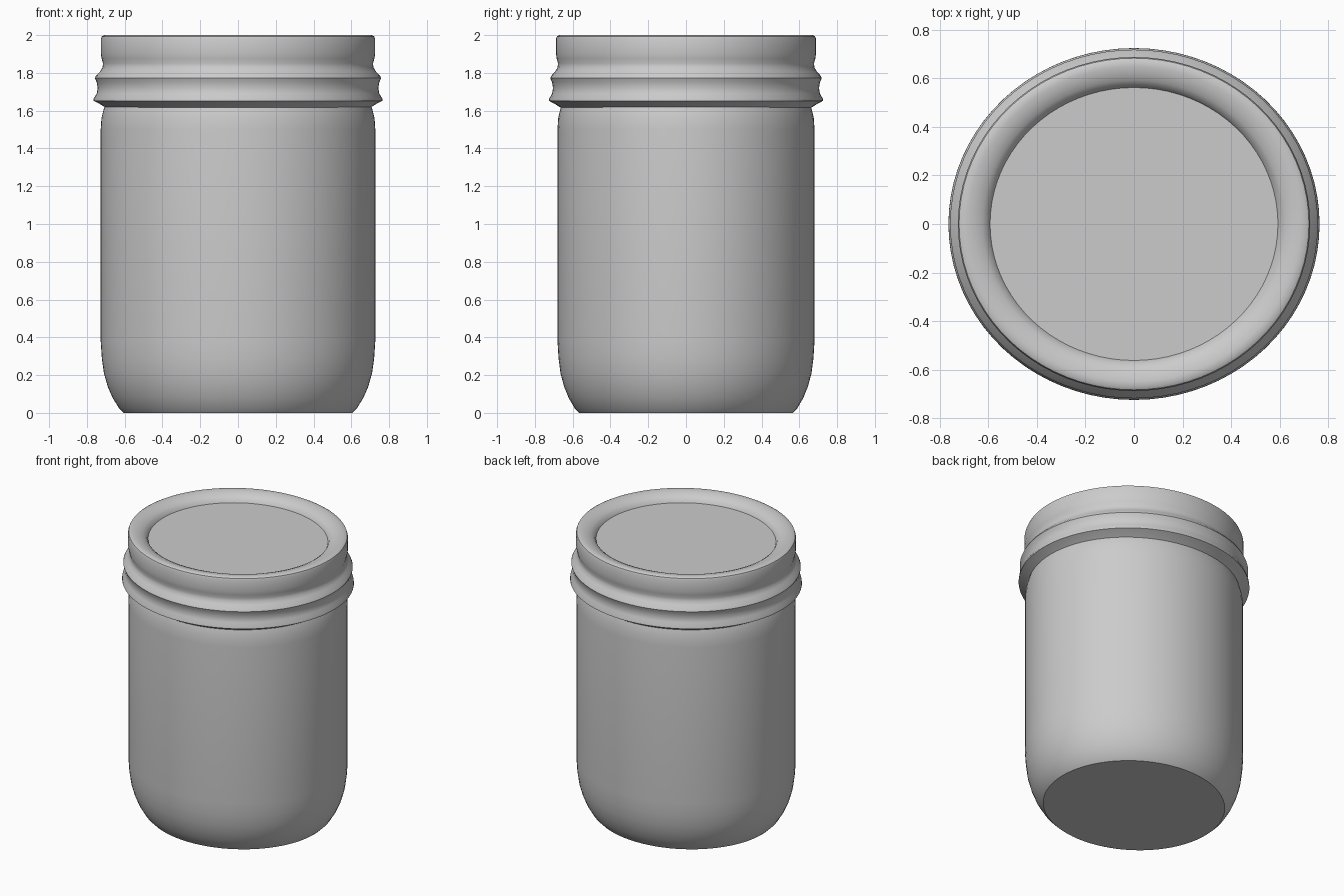
import bpy, bmesh, math

cube = bpy.data.objects.get("Cube")
if cube:
    bpy.data.objects.remove(cube, do_unlink=True)

SEGMENTS = 80

grey = bpy.data.materials.new("plain grey")
grey.use_nodes = True
colour = (0.6, 0.6, 0.6, 1)
grey.diffuse_color = colour
grey.node_tree.nodes["Principled BSDF"].inputs["Base Color"].default_value = colour


def lathe(name, profile, depth_ratio):
    """Revolve a (radius, height) profile into a slightly oval part."""
    bm = bmesh.new()
    verts = [bm.verts.new((r, 0, z)) for r, z in profile]
    edges = [bm.edges.new(pair) for pair in zip(verts, verts[1:])]
    bmesh.ops.spin(bm, geom=verts + edges, cent=(0, 0, 0), axis=(0, 0, 1),
                   angle=math.tau, steps=SEGMENTS)
    bmesh.ops.remove_doubles(bm, verts=bm.verts, dist=0.0005)
    bmesh.ops.scale(bm, vec=(1, depth_ratio, 1), verts=bm.verts)
    bmesh.ops.recalc_face_normals(bm, faces=bm.faces)
    mesh = bpy.data.meshes.new(name)
    bm.to_mesh(mesh)
    bm.free()
    mesh.materials.append(grey)
    obj = bpy.data.objects.new(name, mesh)
    bpy.context.collection.objects.link(obj)
    bpy.ops.object.select_all(action="DESELECT")
    obj.select_set(True)
    bpy.context.view_layer.objects.active = obj
    bpy.ops.object.shade_smooth_by_angle(angle=math.radians(38))


# Jar: flat base, rounded heel, straight wall, shoulder tucked under the band
lathe("jar_body", [
    (0, 0), (0.605, 0), (0.63, 0.025), (0.664, 0.08), (0.69, 0.14),
    (0.71, 0.21), (0.721, 0.29), (0.727, 0.38), (0.727, 1.5),
    (0.723, 1.56), (0.712, 1.605), (0.70, 1.64), (0, 1.64)], 0.936)

# Band: flared skirt, thread ridge, plain collar and rolled top rim
lathe("screw_band", [
    (0.69, 1.61), (0.71, 1.622), (0.735, 1.637), (0.765, 1.652),
    (0.764, 1.664), (0.748, 1.69), (0.743, 1.72), (0.748, 1.75),
    (0.758, 1.772), (0.752, 1.785), (0.73, 1.808), (0.717, 1.83),
    (0.715, 1.85), (0.722, 1.875), (0.726, 1.90), (0.726, 1.98),
    (0.721, 1.993), (0.708, 2.0), (0.685, 2.0), (0.655, 1.995), (0.625, 1.982),
    (0.603, 1.966), (0.592, 1.942)], 0.948)

# Lid: flat disc sunk inside the rim
lathe("lid_disc", [(0, 1.945), (0.60, 1.945)], 0.948)
bpy.data.objects["lid_disc"].data.flip_normals() if (
    bpy.data.objects["lid_disc"].data.polygons[0].normal.z < 0) else None
